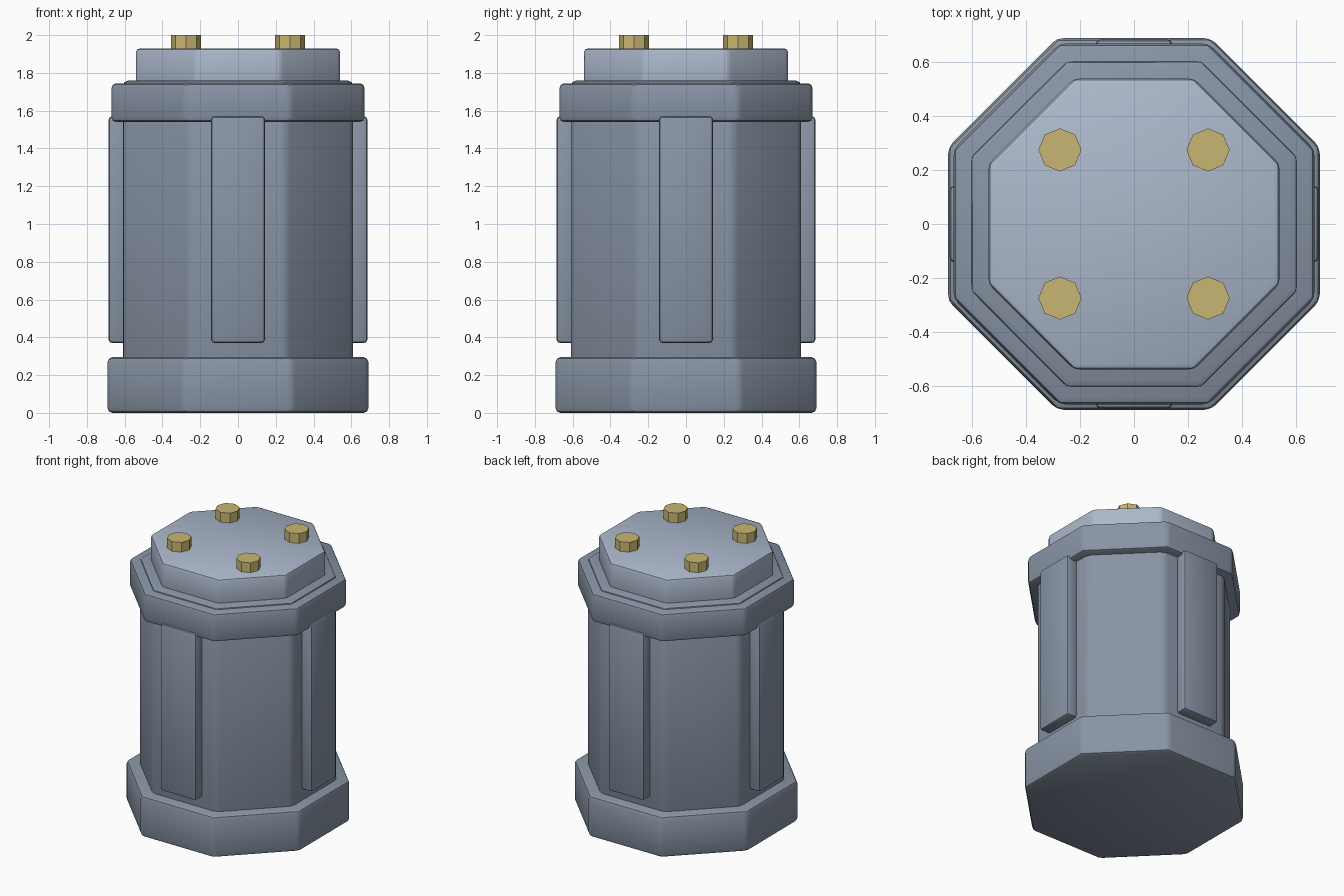
import bpy
from math import cos, pi, radians

if "Cube" in bpy.data.objects:
    bpy.data.objects.remove(bpy.data.objects["Cube"])


def material(name, rgb):
    m = bpy.data.materials.new(name)
    m.use_nodes = True
    m.diffuse_color = (*rgb, 1)
    m.node_tree.nodes["Principled BSDF"].inputs["Base Color"].default_value = (*rgb, 1)
    return m


steel = material("steel grey", (0.25, 0.30, 0.38))
pale = material("pale steel", (0.41, 0.48, 0.60))
brass = material("brass", (0.58, 0.47, 0.17))


def finish(name, mat, bevel):
    """Name and colour the active part, then round its edges."""
    ob = bpy.context.object
    ob.name = ob.data.name = name
    ob.data.materials.append(mat)
    bpy.ops.object.transform_apply(location=False, rotation=True, scale=True)
    if bevel:
        mod = ob.modifiers.new("Rounded edges", "BEVEL")
        mod.width = bevel
        mod.segments = 2
        mod.limit_method = "ANGLE"
        mod.angle_limit = radians(30)
        bpy.ops.object.modifier_apply(modifier=mod.name)
        bpy.ops.object.shade_smooth_by_angle(angle=radians(30))
    return ob


def octagon(name, mat, apothem, bottom, top, bevel):
    """Eight-sided prism with flats facing the axes."""
    bpy.ops.mesh.primitive_cylinder_add(
        vertices=8, radius=apothem / cos(pi / 8), depth=top - bottom,
        location=(0, 0, (bottom + top) / 2), rotation=(0, 0, pi / 8))
    return finish(name, mat, bevel)


# Stacked octagonal housing
octagon("base", steel, 0.69, 0, 0.295, 0.025)
octagon("body", steel, 0.61, 0.05, 1.76, 0.03)
octagon("collar", steel, 0.67, 1.54, 1.745, 0.025)
octagon("lid", pale, 0.54, 1.70, 1.93, 0.02)

# Raised panels on the four main sides
sides = (("right", -1, 0), ("left", 1, 0), ("front", 0, -1), ("back", 0, 1))
for side, x, y in sides:
    bpy.ops.mesh.primitive_cube_add(size=1, location=(x * 0.635, y * 0.635, 0.97))
    bpy.context.object.scale = (0.1 if x else 0.285, 0.1 if y else 0.285, 1.2)
    finish(side + "_panel", steel, 0.018)

# Bolts on the lid
for side, x in (("right", -1), ("left", 1)):
    for end, y in (("front", -1), ("back", 1)):
        bpy.ops.mesh.primitive_cylinder_add(
            vertices=8, radius=0.08, depth=0.12,
            location=(x * 0.275, y * 0.275, 1.94))
        finish(f"{end}_{side}_bolt", brass, 0)
